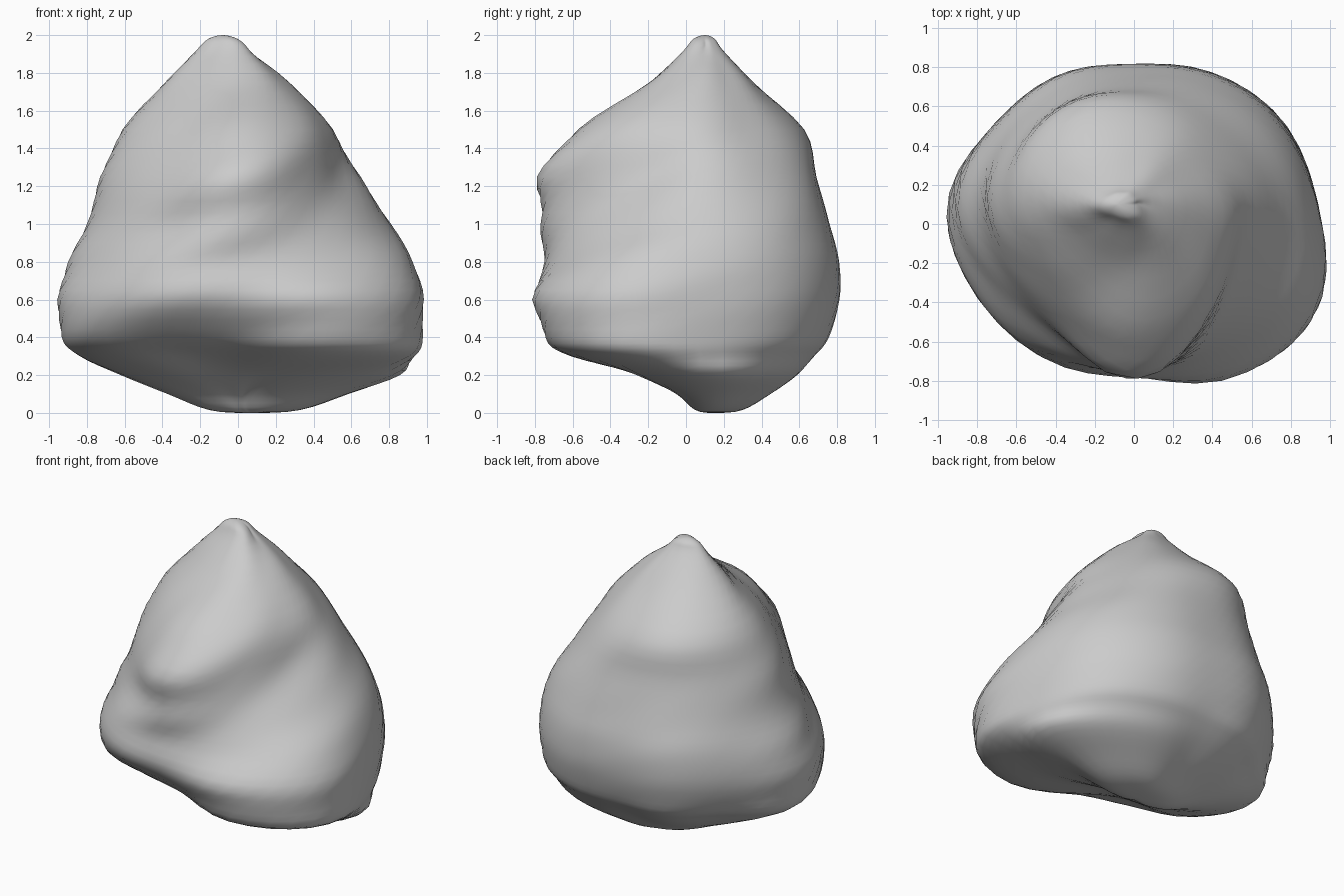
import bpy, bmesh, math
from mathutils import Vector

if "Cube" in bpy.data.objects:
    bpy.data.objects.remove(bpy.data.objects["Cube"])

# Horizontal sections of the boulder: height, then radius every 30 degrees
# (counter-clockwise from +x, measured about the axis x=0, y=0.1)
SECTIONS = [
    (0.10, .58, .50, .40, .31, .30, .33, .37, .22, .13, .11, .13, .30),
    (0.20, .86, .70, .56, .45, .47, .51, .62, .47, .33, .30, .37, .66),
    (0.30, .91, .78, .65, .57, .61, .64, .84, .72, .50, .53, .82, .99),
    (0.40, .93, .84, .73, .65, .70, .75, .93, .89, .72, .72, .97, 1.07),
    (0.60, .94, .87, .78, .71, .76, .82, .955, .93, .91, .88, 1.02, 1.08),
    (0.80, .91, .85, .77, .71, .76, .81, .90, .84, .87, .85, .88, .98),
    (1.00, .81, .78, .71, .66, .70, .75, .80, .76, .77, .87, .78, .79),
    (1.25, .65, .62, .61, .59, .63, .68, .73, .68, .71, .89, .72, .61),
    (1.50, .50, .45, .47, .51, .58, .61, .61, .54, .54, .67, .63, .53),
    (1.75, .27, .24, .25, .25, .29, .35, .385, .31, .28, .29, .31, .28),
    (1.92, .05, .06, .07, .09, .11, .16, .22, .15, .12, .11, .10, .07),
]
BOTTOM, TOP = Vector((.07, .15, 0)), Vector((-.08, .1, 2))
N, SUB = 12, 4
TWIST = math.radians(65)    # the ridges wind around the axis, per unit height


def spline(a, b, c, d, t):
    """Catmull-Rom point between b and c."""
    return 0.5 * (2 * b + (c - a) * t + (2 * a - 5 * b + 4 * c - d) * t * t
                  + (3 * b - a - 3 * c + d) * t ** 3)


def ring(section):
    """Smooth closed section with N * SUB points, started at the twist angle."""
    z, r = section[0], section[1:]
    pts = []
    for i in range(N * SUB):
        a = 2 * math.pi * i / (N * SUB) + TWIST * (max(z, .4) - 1)
        u = (a / (2 * math.pi) * N) % N
        k, t = int(u) % N, u % 1
        rad = spline(r[k - 1], r[k], r[(k + 1) % N], r[(k + 2) % N], t)
        pts.append(Vector((rad * math.cos(a), .1 + rad * math.sin(a), z)))
    return pts


def cap(pts, pole, spread, rise):
    """Shrunken copy of a ring that rounds off a pole."""
    out = []
    for p in pts:
        q = pole.lerp(p, spread)
        q.z = pole.z + (p.z - pole.z) * rise
        out.append(q)
    return out


# Meridians run pole to pole and carry on over to the opposite side
M = N * SUB
rings = [ring(s) for s in SECTIONS]
rings = [cap(rings[0], BOTTOM, .5, .15)] + rings + [cap(rings[-1], TOP, .55, .25)]
columns = []
for i in range(M):
    o = (i + M // 2) % M
    path = [rings[0][o], BOTTOM] + [g[i] for g in rings] + [TOP, rings[-1][o]]
    columns.append([spline(*path[k:k + 4], s / SUB)
                    for k in range(len(path) - 3) for s in range(SUB)][1:])

# Boulder skin
bm = bmesh.new()
low, high = bm.verts.new(BOTTOM), bm.verts.new(TOP)
grid = [[bm.verts.new(p) for p in col] for col in columns]
for i in range(M):
    a, b = grid[i], grid[(i + 1) % M]
    bm.faces.new((low, b[0], a[0]))
    bm.faces.new((a[-1], b[-1], high))
    for j in range(len(a) - 1):
        bm.faces.new((a[j], b[j], b[j + 1], a[j + 1]))
bmesh.ops.recalc_face_normals(bm, faces=bm.faces)
for f in bm.faces:
    f.smooth = True
mesh = bpy.data.meshes.new("boulder")
bm.to_mesh(mesh)
bm.free()
boulder = bpy.data.objects.new("boulder", mesh)
bpy.context.collection.objects.link(boulder)
